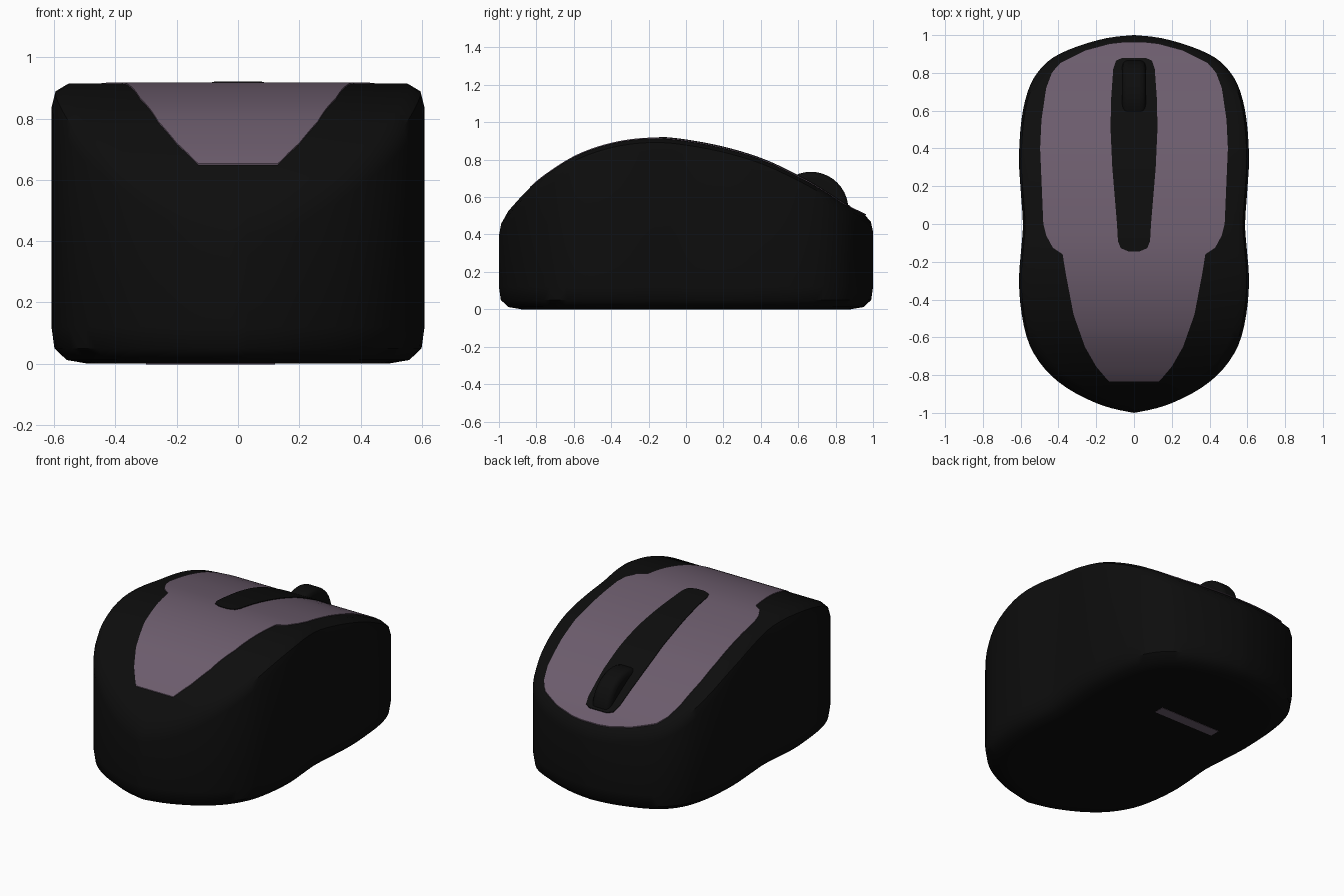
import bpy, bmesh, math
from mathutils import Vector

if "Cube" in bpy.data.objects:
    bpy.data.objects.remove(bpy.data.objects["Cube"])


def material(name, rgb):
    m = bpy.data.materials.new(name)
    m.diffuse_color = (*rgb, 1)
    m.use_nodes = True
    m.node_tree.nodes["Principled BSDF"].inputs["Base Color"].default_value = m.diffuse_color
    return m


BLACK = material("black_plastic", (0.004, 0.004, 0.004))
MAUVE = material("mauve_plastic", (0.15, 0.108, 0.152))


def smooth(pts, n=4):
    """Catmull-Rom resampling of a 2D point list."""
    p = [Vector(q) for q in pts]
    p = [p[0]] + p + [p[-1]]
    out = []
    for a, b, c, d in zip(p, p[1:], p[2:], p[3:]):
        for i in range(n):
            t = i / n
            out.append(0.5 * (2 * b + (c - a) * t + (2 * a - 5 * b + 4 * c - d) * t * t
                              + (3 * b - a - 3 * c + d) * t ** 3))
    return out + [p[-1]]


# Side profile (y, z) and plan half-outline (half width, y)
PROFILE = smooth([(-1, .465), (-.95, .525), (-.85, .635), (-.75, .72), (-.6, .815), (-.45, .873),
                  (-.3, .905), (-.15, .914), (0, .9), (.2, .862), (.4, .802), (.57, .725),
                  (.7, .655), (.85, .56), (.93, .52), (1, .485)])
OUTLINE = smooth([(0, -1), (.12, -.975), (.23, -.935), (.36, -.865), (.47, -.77), (.553, -.64),
                  (.594, -.48), (.609, -.3), (.597, -.13), (.588, 0), (.6, .18), (.609, .35),
                  (.596, .55), (.563, .7), (.512, .8), (.43, .88), (.3, .94), (.14, .985), (0, 1)], 3)


def top_z(y):
    for a, b in zip(PROFILE, PROFILE[1:]):
        if y <= b.x:
            return a.y + (b.y - a.y) * (y - a.x) / (b.x - a.x)
    return PROFILE[-1].y


def finish(name, bm, mat):
    bmesh.ops.remove_doubles(bm, verts=bm.verts, dist=1e-5)
    bmesh.ops.recalc_face_normals(bm, faces=bm.faces)
    me = bpy.data.meshes.new(name)
    bm.to_mesh(me)
    bm.free()
    me.materials.append(mat)
    ob = bpy.data.objects.new(name, me)
    bpy.context.collection.objects.link(ob)
    bpy.ops.object.select_all(action='DESELECT')
    ob.select_set(True)
    bpy.context.view_layer.objects.active = ob
    bpy.ops.object.shade_smooth_by_angle(angle=math.radians(40))
    return ob


def ladder(bm, left, right):
    """Fill between two point rows that share their end points."""
    for i in range(len(left) - 1):
        vs = list(dict.fromkeys([left[i], right[i], right[i + 1], left[i + 1]]))
        if len(vs) > 2:
            bm.faces.new(vs)


# Body: stacked outline rings with rounded bottom edge and top rim
bm = bmesh.new()
rings = []
for inset, z, on_top in [(.12, 0, 0), (.05, .012, 0), (.01, .05, 0), (0, .12, 0),
                         (0, -.07, 1), (.012, -.022, 1), (.05, 0, 1)]:
    sx, sy = 1 - inset / .61, 1 - inset
    right = [bm.verts.new((p.x * sx, p.y * sy, z + (top_z(p.y * sy) if on_top else 0)))
             for p in OUTLINE]
    left = [bm.verts.new((-v.co.x, v.co.y, v.co.z)) for v in right[1:-1]]
    rings.append((right, [right[0]] + left + [right[-1]]))
for (r0, l0), (r1, l1) in zip(rings, rings[1:]):
    for lo, hi in ((r0, r1), (l0, l1)):
        for i in range(len(lo) - 1):
            bm.faces.new((lo[i], lo[i + 1], hi[i + 1], hi[i]))
for r, l in (rings[0], rings[-1]):
    ladder(bm, l, r)
finish("body", bm, BLACK)


def top_plate(name, stations, lift, mat):
    """Thin plate that follows the top of the body."""
    rows = []
    for a, b in zip(stations, stations[1:]):
        n = max(1, math.ceil((b[1] - a[1]) / .03))
        rows += [(a[0] + (b[0] - a[0]) * i / n, a[1] + (b[1] - a[1]) * i / n) for i in range(n)]
    rows.append(stations[-1])
    bm = bmesh.new()
    sides = [[bm.verts.new((s * w, y, top_z(y) + lift)) for w, y in rows] for s in (-1, 1)]
    ladder(bm, *sides)
    bmesh.ops.recalc_face_normals(bm, faces=bm.faces)
    if sum(f.normal.z for f in bm.faces) < 0:
        bmesh.ops.reverse_faces(bm, faces=bm.faces)
    # Skirt down into the body
    edges = [e for e in bm.edges if e.is_boundary]
    ext = bmesh.ops.extrude_edge_only(bm, edges=edges)["geom"]
    for v in ext:
        if isinstance(v, bmesh.types.BMVert):
            v.co.z -= lift + .002
    finish(name, bm, mat)


# Mauve top panel: wide over the buttons, narrowing over the palm
top_plate("top_panel", [(.13, -.835), (.145, -.82), (.2, -.755), (.26, -.65), (.32, -.48),
                        (.36, -.27), (.378, -.16), (.43, -.125), (.465, -.06), (.48, 0),
                        (.497, .4), (.49, .55), (.465, .72), (.435, .8), (.39, .855),
                        (.26, .92), (.13, .955), (.06, .963)], .004, MAUVE)

# Dark centre strip around the wheel
top_plate("centre_strip", [(.03, -.145), (.07, -.128), (.085, -.09), (.09, 0), (.115, .3),
                           (.124, .5), (.122, .65), (.11, .82), (.095, .865), (.06, .88)],
          .008, BLACK)

# Scroll wheel: cylinder along x with rounded edges
bpy.ops.mesh.primitive_cylinder_add(vertices=40, radius=.2, depth=.125,
                                    location=(0, .668, .535), rotation=(0, math.pi / 2, 0))
wheel = bpy.context.object
wheel.name = "scroll_wheel"
wheel.data.materials.append(BLACK)
bev = wheel.modifiers.new("round", 'BEVEL')
bev.width = .03
bev.segments = 3
bpy.ops.object.shade_smooth_by_angle(angle=math.radians(40))

# Narrow strip on the underside
bpy.ops.mesh.primitive_cube_add(size=1, location=(-.09, .365, .001))
base = bpy.context.object
base.name = "underside_strip"
base.scale = (.42, .065, .006)
base.data.materials.append(MAUVE)
